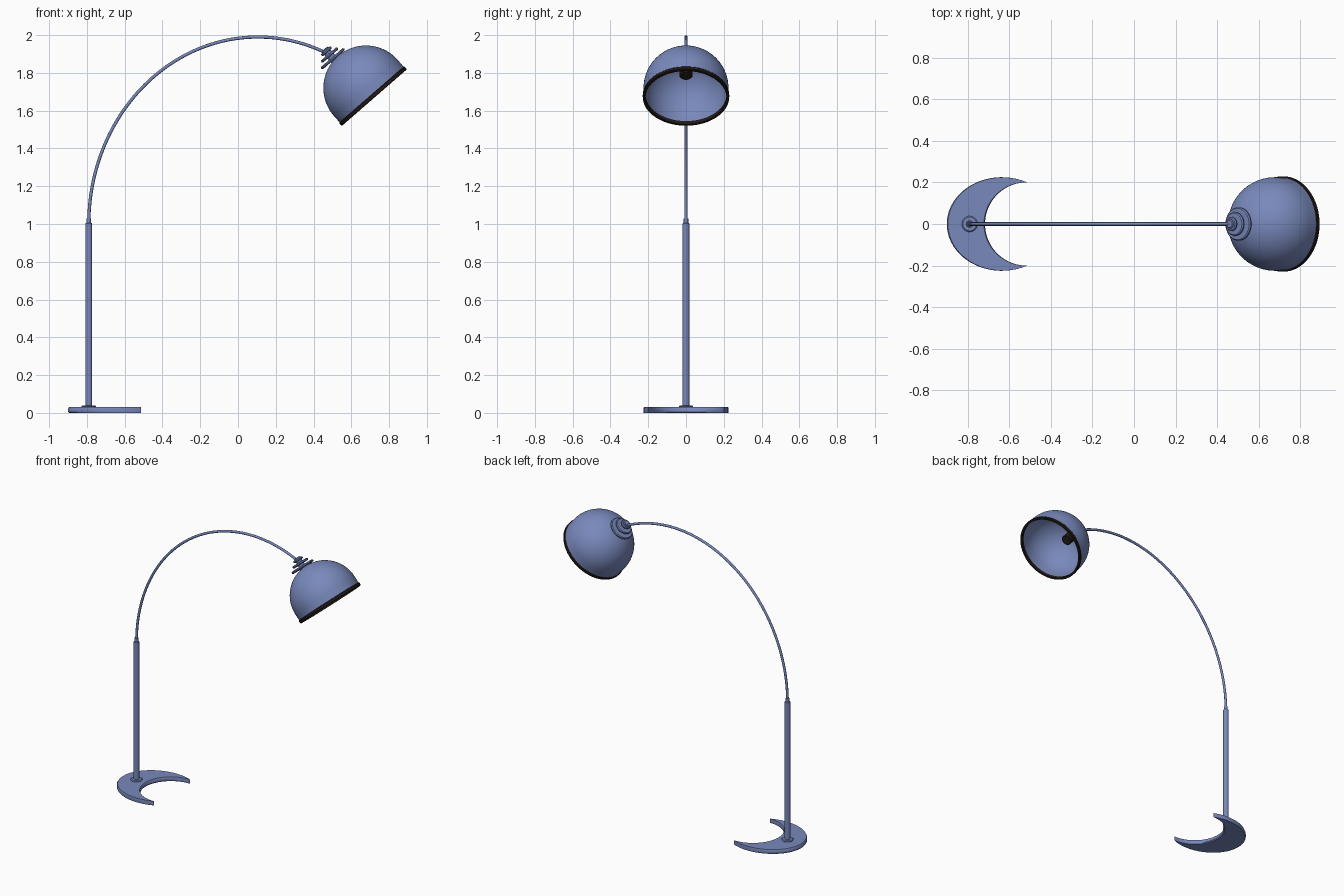
import bpy
import bmesh
from math import sin, cos, pi, radians, sqrt, asin, acos
from mathutils import Matrix, Vector

if "Cube" in bpy.data.objects:
    bpy.data.objects.remove(bpy.data.objects["Cube"])


def make_material(name, color, rough):
    mat = bpy.data.materials.new(name)
    mat.use_nodes = True
    mat.diffuse_color = color
    bsdf = mat.node_tree.nodes["Principled BSDF"]
    bsdf.inputs["Base Color"].default_value = color
    bsdf.inputs["Roughness"].default_value = rough
    return mat


BLUE = make_material("slate blue", (0.19, 0.25, 0.50, 1), 0.5)
DARK = make_material("dark brown", (0.018, 0.011, 0.009, 1), 0.5)


def finish(name, bm, mat, matrix=Matrix()):
    bmesh.ops.remove_doubles(bm, verts=bm.verts, dist=0.0001)
    bmesh.ops.recalc_face_normals(bm, faces=bm.faces)
    mesh = bpy.data.meshes.new(name)
    bm.to_mesh(mesh)
    bm.free()
    mesh.materials.append(mat)
    obj = bpy.data.objects.new(name, mesh)
    bpy.context.collection.objects.link(obj)
    obj.matrix_world = matrix
    bpy.ops.object.select_all(action="DESELECT")
    obj.select_set(True)
    bpy.context.view_layer.objects.active = obj
    bpy.ops.object.shade_smooth_by_angle(angle=radians(35))
    return obj


def lathe(name, profile, mat, matrix, steps=32, closed=False):
    """Spin (radius, height) points around the local z axis."""
    bm = bmesh.new()
    verts = [bm.verts.new((r, 0, z)) for r, z in profile]
    pairs = list(zip(verts, verts[1:]))
    if closed:
        pairs.append((verts[-1], verts[0]))
    edges = [bm.edges.new(p) for p in pairs]
    bmesh.ops.spin(bm, geom=verts + edges, cent=(0, 0, 0), axis=(0, 0, 1),
                   angle=2 * pi, steps=steps)
    return finish(name, bm, mat, matrix)


def disc(radius, low, high, bevel):
    return [(0, low), (radius - bevel, low), (radius, low + bevel),
            (radius, high - bevel), (radius - bevel, high), (0, high)]


# Crescent base: elliptical outside, circular bite
POLE_X = -0.79
tip_out = acos(0.121 / 0.265)
n = 40
outer = [(-0.635 + 0.265 * cos(a), 0.225 * sin(a))
         for a in (tip_out + (2 * pi - 2 * tip_out) * i / n for i in range(n + 1))]
inner = [(-0.516 + 0.2 * cos(a), 0.2 * sin(a))
         for a in (pi / 2 + pi * i / n for i in range(n + 1))]
bm = bmesh.new()
rings = []
for shrink, z in ((0.03, 0), (0, 0.006), (0, 0.022), (0.03, 0.03)):
    ring = []
    for (ox, oy), (ix, iy) in zip(outer, inner):
        o, i = Vector((ox, oy, z)), Vector((ix, iy, z))
        ring.append((bm.verts.new(o.lerp(i, shrink)), bm.verts.new(i.lerp(o, shrink))))
    rings.append(ring)
for k in range(n):
    for low, high in zip(rings, rings[1:]):
        for s in (0, 1):
            bm.faces.new((low[k][s], low[k + 1][s], high[k + 1][s], high[k][s]))
    for ring in (rings[0], rings[-1]):
        bm.faces.new((ring[k][0], ring[k + 1][0], ring[k + 1][1], ring[k][1]))
for end in (0, n):
    for low, high in zip(rings, rings[1:]):
        bm.faces.new((low[end][0], low[end][1], high[end][1], high[end][0]))
finish("crescent_base", bm, BLUE)

# Upright pole with foot collar and top ferrule
stand = Matrix.Translation((POLE_X, 0, 0))
lathe("foot_collar", disc(0.038, 0.028, 0.04, 0.005), BLUE, stand)
lathe("pole", disc(0.018, 0.03, 1.005, 0.002), BLUE, stand, 20)
lathe("pole_ferrule", disc(0.012, 1.0, 1.03, 0.002), BLUE, stand, 20)

# Arched arm swept along an ellipse
ARM_C, ARM_A, ARM_B, ARM_R = (0.105, 1.0), 0.895, 0.99, 0.0085
end_angle = acos((0.475 - ARM_C[0]) / ARM_A)
bm = bmesh.new()
previous = None
for i in range(65):
    a = pi + (end_angle - pi) * i / 64
    center = Vector((ARM_C[0] + ARM_A * cos(a), 0, ARM_C[1] + ARM_B * sin(a)))
    normal = Vector((cos(a) / ARM_A, 0, sin(a) / ARM_B)).normalized()
    ring = [bm.verts.new(center + ARM_R * (normal * cos(t) + Vector((0, sin(t), 0))))
            for t in (2 * pi * j / 12 for j in range(12))]
    if previous:
        for j in range(12):
            k = (j + 1) % 12
            bm.faces.new((previous[j], previous[k], ring[k], ring[j]))
    else:
        bm.faces.new(ring)
    previous = ring
bm.faces.new(previous)
finish("arched_arm", bm, BLUE)

# Tilted lamp head: local z runs from the rim to the crown
TILT = Matrix.Rotation(radians(-41), 4, "Y")
head = Matrix.Translation((0.677, 0, 1.72)) @ TILT
neck = head @ Matrix.Translation((-0.03, 0, 0))
RIM = -0.06


def shell(radius):
    return [(radius * cos(a), radius * sin(a)) for a in (pi / 2 * i / 20 for i in range(21))]


dome = [(0.224, RIM)] + shell(0.225) + shell(0.219)[::-1] + [(0.218, RIM)]
dome = [(max(r, 0), z) for r, z in dome]
lathe("dome_shade", dome, BLUE, head, 64, True)
lathe("shade_rim", [(0.214, RIM - 0.008), (0.226, RIM - 0.008), (0.229, RIM - 0.004),
                    (0.229, RIM + 0.01), (0.226, RIM + 0.014), (0.214, RIM + 0.014)],
      DARK, head, 64, True)

# Stacked neck discs joined by a core
for label, radius, height in (("large", 0.08, 0.232), ("middle", 0.057, 0.258),
                              ("small", 0.034, 0.284)):
    lathe(label + "_neck_disc", disc(radius, height - 0.008, height + 0.008, 0.005), BLUE, neck)
lathe("neck_core", disc(0.022, 0.2, 0.3, 0.004), BLUE, neck, 20)

# Bulb socket inside the shade
lathe("bulb_socket", disc(0.035, 0.11, 0.216, 0.004), DARK, neck, 24)
